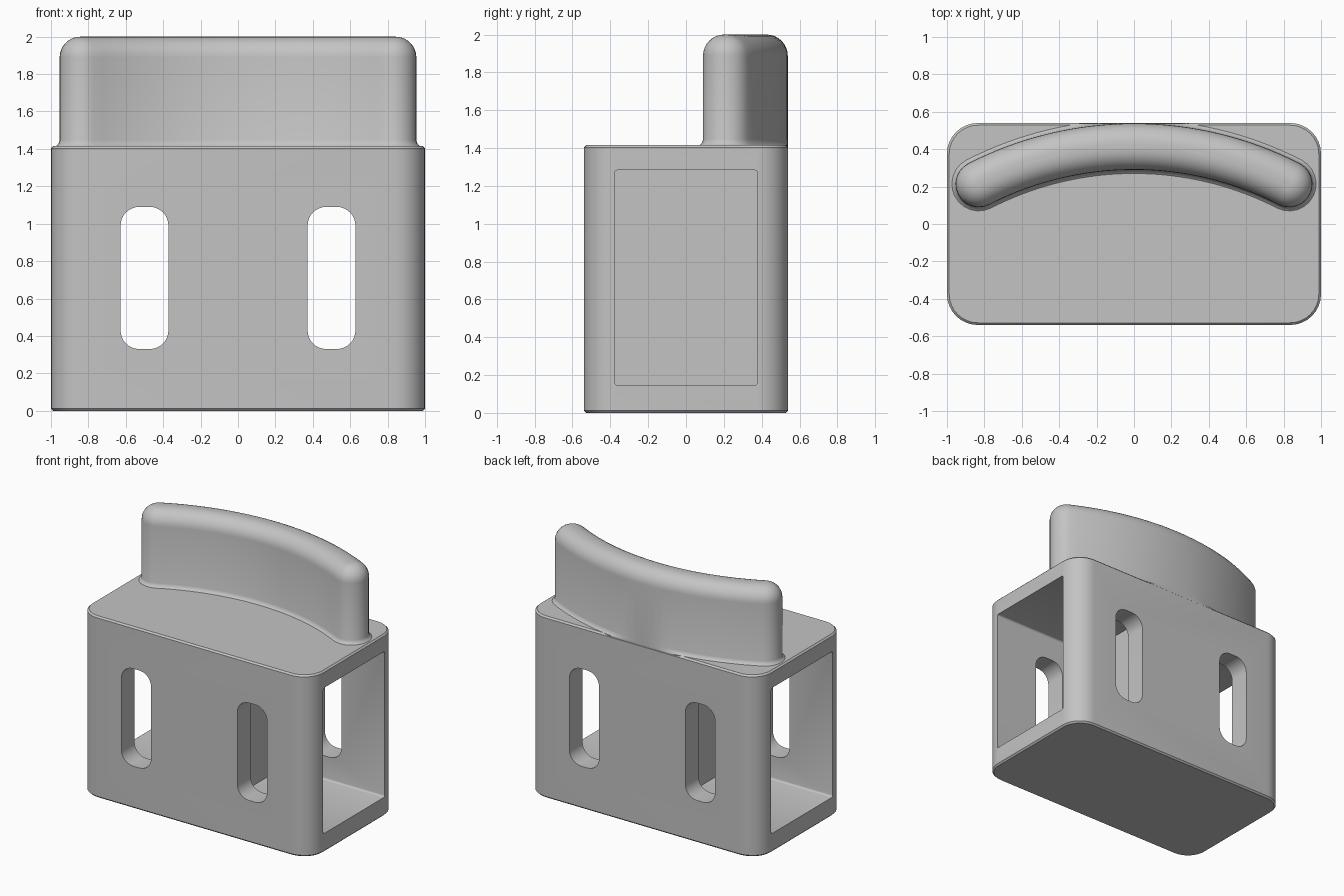
import bpy
import bmesh
from math import sin, cos, pi, asin, radians
from mathutils import Vector

if "Cube" in bpy.data.objects:
    bpy.data.objects.remove(bpy.data.objects["Cube"], do_unlink=True)

grey = bpy.data.materials.new("plain grey")
grey.use_nodes = True
grey.diffuse_color = (0.55, 0.55, 0.55, 1)
grey.node_tree.nodes["Principled BSDF"].inputs["Base Color"].default_value = grey.diffuse_color


def loft(name, rings):
    """Closed skin through a stack of equal-length rings."""
    bm = bmesh.new()
    loops = [[bm.verts.new(p) for p in ring] for ring in rings]
    n = len(loops[0])
    for a, b in zip(loops, loops[1:]):
        for i in range(n):
            j = (i + 1) % n
            bm.faces.new((a[i], a[j], b[j], b[i]))
    bm.faces.new(loops[0])
    bm.faces.new(loops[-1])
    bmesh.ops.recalc_face_normals(bm, faces=bm.faces)
    mesh = bpy.data.meshes.new(name)
    bm.to_mesh(mesh)
    bm.free()
    mesh.materials.append(grey)
    obj = bpy.data.objects.new(name, mesh)
    bpy.context.collection.objects.link(obj)
    return obj


def rounded_rect(half_u, half_v, r, steps=8):
    pts = []
    for k, (su, sv) in enumerate([(1, 1), (-1, 1), (-1, -1), (1, -1)]):
        for i in range(steps + 1):
            a = (k + i / steps) * pi / 2
            pts.append((su * (half_u - r) + r * cos(a), sv * (half_v - r) + r * sin(a)))
    return pts


def smooth(obj):
    bpy.ops.object.select_all(action="DESELECT")
    bpy.context.view_layer.objects.active = obj
    obj.select_set(True)
    bpy.ops.object.shade_smooth_by_angle(angle=radians(35))


# Seat box: rounded corners with a slim softened top and bottom edge
SEAT_TOP, EDGE = 1.415, 0.012
levels = [(0, EDGE), (EDGE, 0), (SEAT_TOP - EDGE, 0), (SEAT_TOP, EDGE)]
seat_box = loft("seat_box", [
    [(x, y, z) for x, y in rounded_rect(1 - d, 0.54 - d, 0.165 - d)] for z, d in levels])

# Cutters: two open side compartments and two hand slots, leaving a centre divider
cutters = []
for side, label in ((1, "left"), (-1, "right")):
    bay = [[(side * x, u, 0.715 + v) for u, v in rounded_rect(0.378, 0.568, 0.015, 3)]
           for x in (0.13, 1.1)]
    slot = [[(side * 0.5 + u, y, 0.71 + v) for u, v in rounded_rect(0.128, 0.38, 0.1)]
            for y in (-0.7, 0.7)]
    cutters += [loft(label + "_bay_cutter", bay), loft(label + "_slot_cutter", slot)]

bpy.context.view_layer.objects.active = seat_box
for cutter in cutters:
    cutter.hide_render = True
    mod = seat_box.modifiers.new(cutter.name, "BOOLEAN")
    mod.operation = "DIFFERENCE"
    mod.solver = "EXACT"
    mod.object = cutter
    bpy.ops.object.modifier_apply(modifier=mod.name)
for cutter in cutters:
    bpy.data.objects.remove(cutter, do_unlink=True)
smooth(seat_box)

# Backrest: a curved bar with round ends, rounded over at the top
RADIUS, MID_Y, HALF = 1.82, 0.414, 0.124
SPAN = asin(0.83 / RADIUS)
centre = Vector((0, MID_Y - RADIUS))


def curved_outline(w, z):
    pts = []
    for sign in (1, -1):
        # Long side, then the round end that follows it
        for i in range(33):
            a = sign * SPAN * (1 - i / 16)
            pts.append(centre + (RADIUS + sign * w) * Vector((sin(a), cos(a))))
        end = -sign * SPAN
        tip = centre + RADIUS * Vector((sin(end), cos(end)))
        for i in range(1, 12):
            b = i * pi / 12
            out = sign * Vector((sin(end), cos(end)))
            along = -sign * Vector((cos(end), -sin(end)))
            pts.append(tip + w * (cos(b) * out + sin(b) * along))
    return [(p.x, min(p.y, 0.538), z) for p in pts]


ROUND = 0.112
profile = [(HALF + 0.02, SEAT_TOP - 0.01), (HALF + 0.02, SEAT_TOP),
           (HALF + 0.007, SEAT_TOP + 0.01), (HALF, SEAT_TOP + 0.03)]
for i in range(9):
    a = i / 8 * pi / 2
    profile.append((HALF - ROUND * (1 - cos(a)), 2 - ROUND * (1 - sin(a))))
backrest = loft("backrest", [curved_outline(w, z) for w, z in profile])
smooth(backrest)
